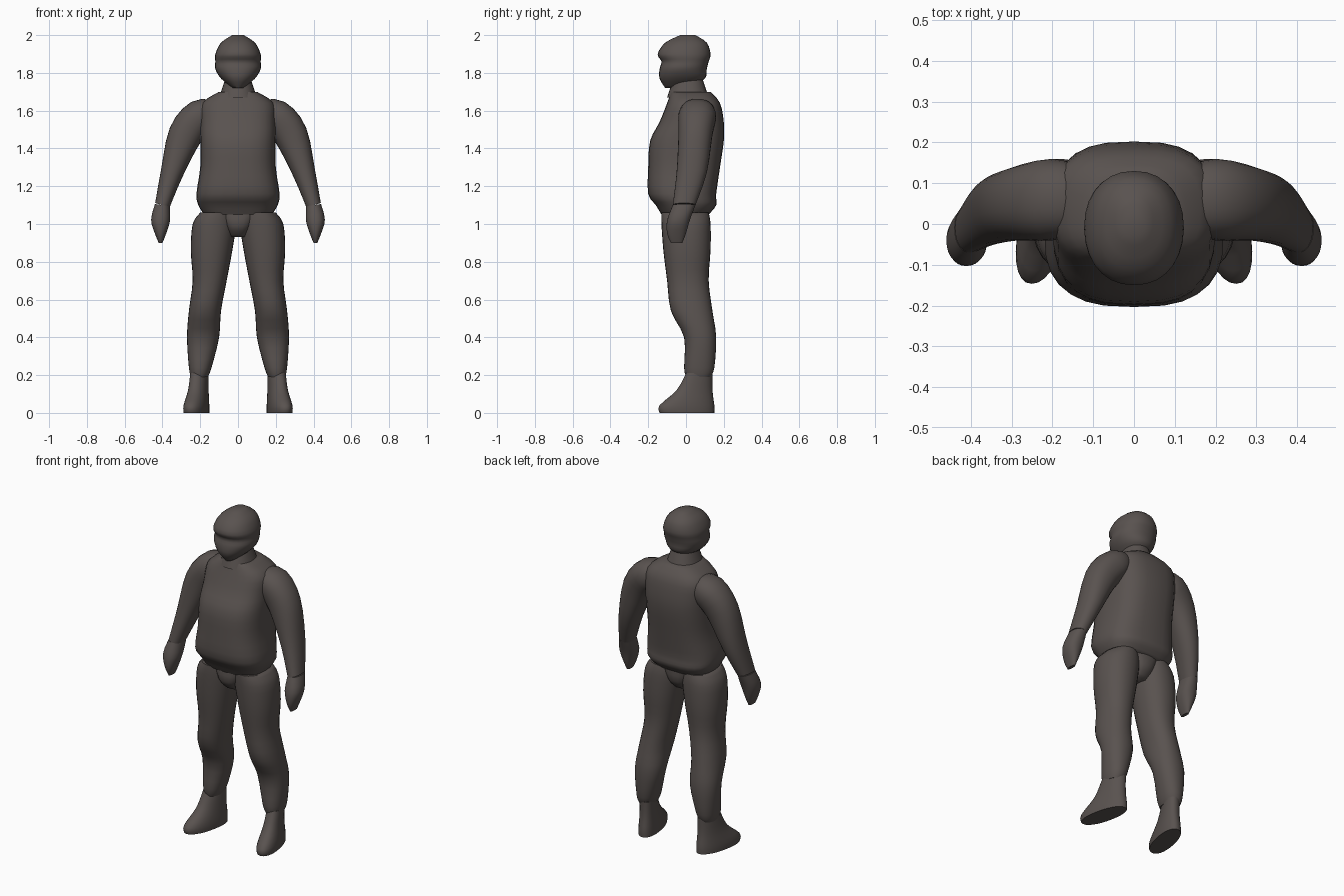
import bpy
import bmesh
from math import sin, cos, pi, copysign
from mathutils import Vector

cube = bpy.data.objects.get("Cube")
if cube:
    bpy.data.objects.remove(cube, do_unlink=True)

# One flat colour for the whole figure
clay = bpy.data.materials.new("dark_warm_grey")
clay.use_nodes = True
colour = (0.1, 0.085, 0.079, 1)
clay.diffuse_color = colour
shader = clay.node_tree.nodes["Principled BSDF"]
shader.inputs["Base Color"].default_value = colour
shader.inputs["Roughness"].default_value = 0.8

SIDES = 28
STEPS = 3


def refine(rows):
    """Add rows between the key rows on a smooth curve through all of them."""
    keys = [Vector(row) for row in rows]
    padded = [keys[0]] + keys + [keys[-1]]
    result = []
    for before, start, end, after in zip(padded, padded[1:], padded[2:], padded[3:]):
        leave = (end - before) / 2
        arrive = (after - start) / 2
        for step in range(STEPS):
            t = step / STEPS
            ease = t * t * (3 - 2 * t)
            result.append(start.lerp(end, ease)
                          + leave * t * (1 - t) ** 2
                          - arrive * t * t * (1 - t))
    return result + [keys[-1]]


def superellipse(angle, power):
    """Point on a rounded unit square; a higher power is squarer."""
    c, s = cos(angle), sin(angle)
    return copysign(abs(c) ** (2 / power), c), copysign(abs(s) ** (2 / power), s)


def loft(name, rings, power=2.2, side=1):
    """Skin rings of (centre, u axis, v axis); side -1 mirrors the part in x."""
    bm = bmesh.new()
    loops = []
    for centre, u, v in rings:
        loop = []
        for i in range(SIDES):
            across, deep = superellipse(2 * pi * i / SIDES, power)
            point = centre + u * across + v * deep
            point.x *= side
            loop.append(bm.verts.new(point))
        loops.append(loop)
    for low, high in zip(loops, loops[1:]):
        for i in range(SIDES):
            j = (i + 1) % SIDES
            bm.faces.new((low[i], low[j], high[j], high[i]))
    bm.faces.new(loops[0])
    bm.faces.new(loops[-1])
    bmesh.ops.recalc_face_normals(bm, faces=bm.faces)
    mesh = bpy.data.meshes.new(name)
    bm.to_mesh(mesh)
    bm.free()
    mesh.materials.append(clay)
    part = bpy.data.objects.new(name, mesh)
    bpy.context.collection.objects.link(part)
    bpy.ops.object.select_all(action="DESELECT")
    part.select_set(True)
    bpy.context.view_layer.objects.active = part
    bpy.ops.object.shade_smooth_by_angle(angle=0.9)


def level(rows, skew=0):
    """Horizontal rings from rows of z, inner x, outer x, front y, back y."""
    rings = []
    for z, inner, outer, front, back in refine(rows):
        depth = (back - front) / 2
        rings.append((Vector(((inner + outer) / 2, (front + back) / 2, z)),
                      Vector(((outer - inner) / 2, 0, 0)),
                      Vector((-skew * depth, depth, 0))))
    return rings


def centred(rows):
    """Horizontal rings symmetric in x, from rows of z, half width, front, back."""
    return level([(z, -half, half, front, back) for z, half, front, back in rows])


def along(rows):
    """Rings square to a path, from rows of x, y, z, half width, half depth."""
    rows = refine(rows)
    points = [Vector(row[:3]) for row in rows]
    befores = points[:1] + points[:-1]
    afters = points[1:] + points[-1:]
    rings = []
    for row, point, before, after in zip(rows, points, befores, afters):
        ahead = after - before
        across = Vector((-ahead.z, 0, ahead.x)).normalized()
        rings.append((point, across * row[3], Vector((0, row[4], 0))))
    return rings


# Barrel-shaped upper body with a hem at the waist
loft("torso", centred([
    (1.05, 0.18, -0.13, 0.12),
    (1.1, 0.21, -0.16, 0.16),
    (1.16, 0.22, -0.2, 0.16),
    (1.3, 0.2, -0.2, 0.18),
    (1.44, 0.2, -0.19, 0.2),
    (1.54, 0.2, -0.14, 0.2),
    (1.64, 0.19, -0.1, 0.18),
    (1.7, 0.1, -0.08, 0.13),
]), power=2.8)

# Neck, flaring into the collar
loft("neck", centred([
    (1.67, 0.1, -0.1, 0.12),
    (1.79, 0.06, -0.06, 0.08),
]))

# Head with a pointed chin, sunken eye band and rounded crown
loft("head", centred([
    (1.72, 0.03, -0.11, 0.02),
    (1.77, 0.09, -0.14, 0.1),
    (1.82, 0.12, -0.14, 0.11),
    (1.86, 0.12, -0.13, 0.12),
    (1.9, 0.12, -0.15, 0.13),
    (1.96, 0.09, -0.11, 0.11),
    (2, 0.03, -0.03, 0.05),
]))

# Hips and crotch between the legs
loft("pelvis", centred([
    (0.93, 0.05, -0.08, 0.07),
    (0.99, 0.08, -0.13, 0.12),
    (1.1, 0.15, -0.12, 0.12),
]), power=2.6)

for prefix, side in (("left", 1), ("right", -1)):
    # Arm from shoulder to wrist
    loft(prefix + "_arm", along([
        (0.13, 0.06, 1.58, 0.07, 0.08),
        (0.2, 0.06, 1.57, 0.09, 0.1),
        (0.28, 0.05, 1.47, 0.09, 0.09),
        (0.35, 0.03, 1.27, 0.06, 0.08),
        (0.4, -0.01, 1.1, 0.04, 0.06),
    ]), side=side)

    # Mitten hand
    loft(prefix + "_hand", along([
        (0.4, -0.01, 1.1, 0.04, 0.06),
        (0.41, -0.04, 1.02, 0.05, 0.06),
        (0.41, -0.05, 0.95, 0.03, 0.05),
        (0.41, -0.05, 0.9, 0.01, 0.03),
    ]), side=side)

    # Trouser leg with a bulging knee and calf
    loft(prefix + "_leg", level([
        (0.19, 0.16, 0.25, 0, 0.13),
        (0.24, 0.14, 0.26, -0.01, 0.15),
        (0.4, 0.1, 0.27, -0.01, 0.16),
        (0.54, 0.09, 0.26, -0.08, 0.14),
        (0.7, 0.06, 0.24, -0.1, 0.12),
        (0.86, 0.03, 0.25, -0.12, 0.13),
        (1, 0.01, 0.24, -0.13, 0.13),
        (1.06, 0.02, 0.2, -0.13, 0.12),
    ]), side=side)

    # Boot, turned slightly outward
    loft(prefix + "_boot", level([
        (0, 0.16, 0.28, -0.14, 0.15),
        (0.04, 0.16, 0.28, -0.14, 0.15),
        (0.12, 0.16, 0.26, -0.05, 0.14),
        (0.21, 0.16, 0.25, 0, 0.14),
    ], skew=0.2), side=side)
